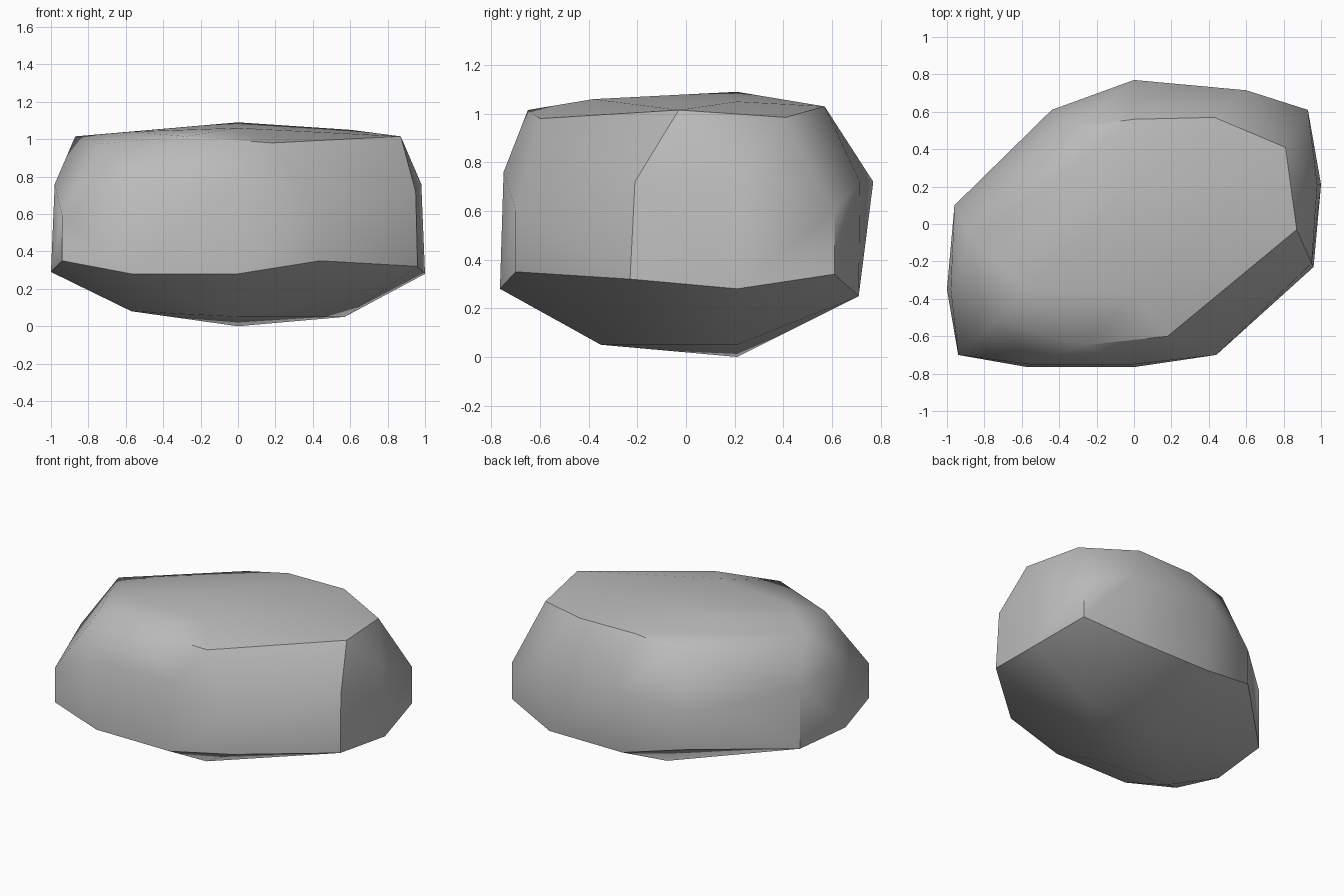
import bpy, bmesh, math

cube = bpy.data.objects.get("Cube")
if cube:
    bpy.data.objects.remove(cube, do_unlink=True)

# Stone material
stone = bpy.data.materials.new("stone grey")
stone.use_nodes = True
grey = (0.5, 0.5, 0.5, 1)
stone.diffuse_color = grey
stone.node_tree.nodes["Principled BSDF"].inputs["Base Color"].default_value = grey

# Underside facet corners
base = [(-.57, -.35, .08), (0, -.35, .05), (0, .21, 0), (.57, .21, .05)]
# Lower belt
belt = [(-.94, -.7, .35), (-.57, -.765, .28), (0, -.765, .28), (.44, -.7, .35),
        (.96, -.23, .32), (1, .21, .28), (.93, .61, .34), (.57, .71, .25),
        (0, .71, .25), (-.44, .61, .35), (-.96, .1, .3), (-1, -.35, .29)]
# Shoulder
shoulder = [(-.94, -.7, .59), (-.56, -.75, .76), (0, -.75, .76), (.44, -.7, .6),
            (.95, -.21, .72), (.98, .21, .76), (.93, .61, .6), (.6, .715, .72),
            (0, .77, .72), (-.44, .61, .6), (-.96, .1, .72), (-.98, -.35, .76)]
# Rim of the top face and its crown
rim = [(-.73, -.51, .975), (-.28, -.65, 1.015), (.18, -.6, .98), (.87, -.03, 1.015),
       (.81, .41, .985), (.43, .57, 1.03), (0, .56, 1.03), (-.3, .52, .98),
       (-.87, -.09, 1.015)]
crown = [(-.57, -.35, 1.04), (0, -.38, 1.06), (0, .21, 1.09), (.6, .21, 1.05)]

# Wrap the corners in a faceted skin
bm = bmesh.new()
for point in base + belt + shoulder + rim + crown:
    bm.verts.new(point)
hull = bmesh.ops.convex_hull(bm, input=bm.verts[:])
loose = [v for v in bm.verts if not v.link_faces]
bmesh.ops.delete(bm, geom=loose, context="VERTS")
bmesh.ops.recalc_face_normals(bm, faces=bm.faces[:])

mesh = bpy.data.meshes.new("rock")
bm.to_mesh(mesh)
bm.free()
rock = bpy.data.objects.new("rock", mesh)
bpy.context.collection.objects.link(rock)
mesh.materials.append(stone)

# Soft facets with hard edges
bpy.ops.object.select_all(action="DESELECT")
rock.select_set(True)
bpy.context.view_layer.objects.active = rock
bpy.ops.object.shade_smooth_by_angle(angle=math.radians(40))
